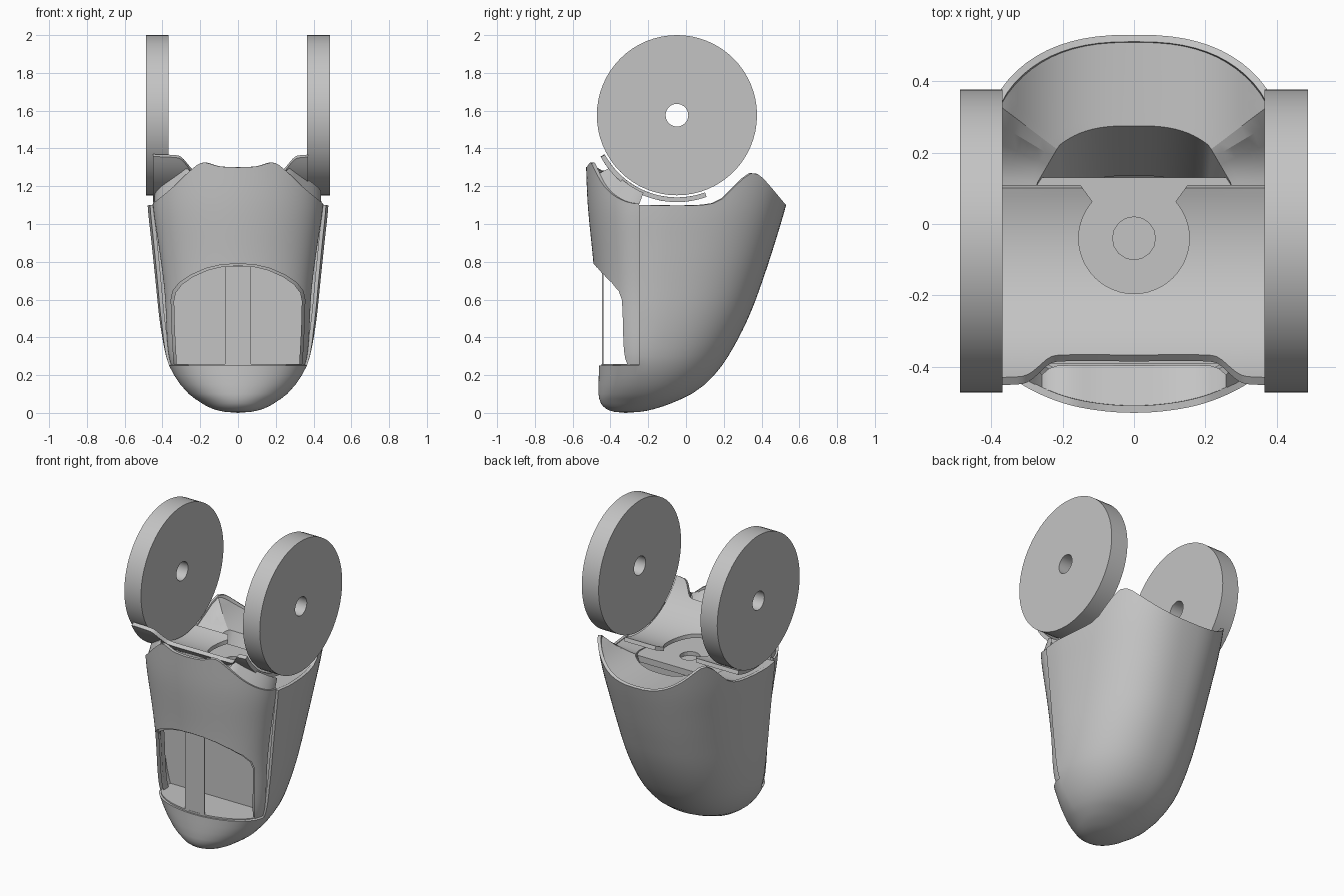
import bpy, bmesh, math

if "Cube" in bpy.data.objects:
    bpy.data.objects.remove(bpy.data.objects["Cube"])

grey = bpy.data.materials.new("plain grey")
grey.diffuse_color = (0.55, 0.55, 0.55, 1)
grey.use_nodes = True
grey.node_tree.nodes["Principled BSDF"].inputs["Base Color"].default_value = grey.diffuse_color


def curve_at(pts, t):
    """Smooth interpolation through (t, value) pairs."""
    if t <= pts[0][0]:
        return pts[0][1]
    if t >= pts[-1][0]:
        return pts[-1][1]

    def slope(i):
        a, b = pts[max(i - 1, 0)], pts[min(i + 1, len(pts) - 1)]
        return (b[1] - a[1]) / (b[0] - a[0])
    i = max(k for k in range(len(pts) - 1) if pts[k][0] <= t)
    (t0, v0), (t1, v1) = pts[i], pts[i + 1]
    d = t1 - t0
    s = (t - t0) / d
    return ((2*s**3 - 3*s*s + 1) * v0 + (s**3 - 2*s*s + s) * d * slope(i)
            + (3*s*s - 2*s**3) * v1 + (s**3 - s*s) * d * slope(i + 1))


def solve_height(f, lo, hi):
    for _ in range(40):
        mid = (lo + hi) / 2
        lo, hi = (lo, mid) if f(mid) > 0 else (mid, hi)
    return lo


def make(name, verts, faces, fix=False):
    me = bpy.data.meshes.new(name)
    me.from_pydata(verts, [], faces)
    if fix:
        bm = bmesh.new()
        bm.from_mesh(me)
        bmesh.ops.recalc_face_normals(bm, faces=bm.faces)
        bm.to_mesh(me)
        bm.free()
    me.materials.append(grey)
    ob = bpy.data.objects.new(name, me)
    bpy.context.collection.objects.link(ob)
    return ob


def activate(ob):
    bpy.ops.object.select_all(action='DESELECT')
    ob.select_set(True)
    bpy.context.view_layer.objects.active = ob


def thicken(ob, t):
    m = ob.modifiers.new("thickness", 'SOLIDIFY')
    m.thickness, m.offset = t, -1
    activate(ob)
    bpy.ops.object.modifier_apply(modifier=m.name)


def cut(ob, cutter):
    m = ob.modifiers.new("cut", 'BOOLEAN')
    m.operation, m.solver, m.object = 'DIFFERENCE', 'EXACT', cutter
    activate(ob)
    bpy.ops.object.modifier_apply(modifier=m.name)
    bpy.data.objects.remove(cutter)


def smooth(ob, angle=35):
    activate(ob)
    bpy.ops.object.shade_smooth_by_angle(angle=math.radians(angle))


def grid_faces(rows, cols):
    return [(r*cols + c, r*cols + c + 1, (r+1)*cols + c + 1, (r+1)*cols + c)
            for r in range(rows - 1) for c in range(cols - 1)]


def prism(name, outline, a, b, axis):
    """Closed outline extruded from a to b along the x, y or z axis."""
    n = len(outline)
    verts = [tuple(p[:axis]) + (h,) + tuple(p[axis:]) for h in (a, b) for p in outline]
    faces = [tuple(range(n)), tuple(range(n, 2*n))]
    faces += [(i, (i+1) % n, n + (i+1) % n, n + i) for i in range(n)]
    return make(name, verts, faces, True)


def circle(cx, cy, r, n):
    return [(cx + r*math.cos(2*math.pi*i/n), cy + r*math.sin(2*math.pi*i/n)) for i in range(n)]


# Outer form: half width, front depth and back depth by height
WIDTH = [(0, 0), (.006, .07), (.02, .13), (.05, .19), (.1, .26), (.15, .305), (.25, .365),
         (.35, .395), (.5, .42), (.7, .44), (.9, .46), (1.1, .48), (1.35, .487)]
FRONT = [(0, -.32), (.006, -.38), (.02, -.42), (.05, -.45), (.1, -.463), (.25, -.46)]
BACK = [(0, -.32), (.006, -.24), (.02, -.17), (.05, -.08), (.1, .03), (.15, .1), (.25, .19),
        (.4, .28), (.55, .35), (.7, .405), (.85, .455), (1.1, .53), (1.35, .59)]
COVER = [(.25, -.455), (.5, -.47), (.79, -.49), (1.1, -.52), (1.33, -.53)]
COVER_INSET = [(.25, .012), (.6, .045), (1.1, .03), (1.3, .03)]
SHELL_RIM = [(-.25, 1.1), (.08, 1.1), (.18, 1.125), (.28, 1.22), (.33, 1.262), (.37, 1.268),
             (.41, 1.24), (.53, 1.1), (.6, 1.02)]
COVER_RIM = [(0, 1.3), (.1, 1.305), (.19, 1.325), (.25, 1.285), (.35, 1.19), (.46, 1.1)]


def section(a, z, inset=0.0):
    yc = -.32 + .07 * min(z / .05, 1)
    c, s = math.cos(a), math.sin(a)
    n = 2.1 + .4*z if s > 0 else 2
    depth = curve_at(BACK, z) - yc - inset if s > 0 else yc - curve_at(FRONT, z) - inset
    x = math.copysign(abs(c)**(2/n), c) * (curve_at(WIDTH, z) - inset)
    y = yc + math.copysign(abs(s)**(2/n), s) * depth
    # slight turn-in toward the front seam
    x *= 1 - .03 * max(0, 1 - (y + .25)/.12)**2 * max(0, min(1, (z - .25)/.2)) if s >= 0 else 1
    return x, y, z


# Shell: closed rounded chin below, open back wall above
N = 44
low = [.006, .012, .02, .035, .05, .075, .1, .15, .2, .25]
verts = [section(math.pi*j/N, z) for z in low for j in range(2*N)]
faces = [(r*2*N + j, r*2*N + (j+1) % (2*N), (r+1)*2*N + (j+1) % (2*N), (r+1)*2*N + j)
         for r in range(len(low) - 1) for j in range(2*N)]
pole = len(verts)
verts.append((0, -.32, 0))
faces += [(pole, (j+1) % (2*N), j) for j in range(2*N)]
prev = [(len(low) - 1)*2*N + j for j in range(N + 1)]
angles = [math.pi*j/N for j in range(N + 1)]
tops = [solve_height(lambda z: z - curve_at(SHELL_RIM, section(a, z)[1]), .9, 1.35) for a in angles]
for k in range(1, 19):
    row = list(range(len(verts), len(verts) + N + 1))
    verts += [section(a, .25 + (t - .25)*k/18) for a, t in zip(angles, tops)]
    faces += [(prev[j], prev[j+1], row[j+1], row[j]) for j in range(N)]
    prev = row
shell = make("shell", verts, faces)
thicken(shell, .02)
smooth(shell)

# Solid top of the back wall: a trough along y meeting a rising front slope
rim = [section(a, t) for a, t in zip(angles, tops)]
trough = sorted((x, z) for x, y, z in rim if y > .365 and x > -1e-6)


def top_height(x, y):
    rise = curve_at(SHELL_RIM, y) if y < .37 else 1.268
    return min(curve_at(trough, abs(x)), rise) - .002


def cavity_edge(x, y):
    if y > .36:
        ix = x * .21/.37
        return ix, .22 + .055*(1 - min(1, abs(ix)/.21)**3)
    f = max(0, (y - .1)/.26)
    return math.copysign(.28 - .07*f, x), min(y, .1) + .12*f


outer = [section(a, t, .008) for a, t in zip(angles, tops)]
inner = [cavity_edge(x, y) for x, y, z in outer]
verts = []
for k in range(9):
    for (x, y, z), (ix, iy) in zip(outer, inner):
        px, py = x + (ix - x)*k/8, y + (iy - y)*k/8
        verts.append((px, py, top_height(px, py)))
smooth(make("back_wall_top", verts, grid_faces(9, N + 1)), 20)
verts = verts[-(N + 1):] + [(x*.95, y - .14, .78) for x, y in inner]
smooth(make("cavity_wall", verts, grid_faces(2, N + 1)))

# Front cover and its thin inner frame, both with an arched window
COLS, ROWS = 57, 26
front_angles = [math.pi + math.pi*j/(COLS - 1) for j in range(COLS)]
cover_tops = [solve_height(lambda z: z - curve_at(COVER_RIM, abs(section(a, z, .03)[0])), .9, 1.35)
              for a in front_angles]
half = [(.336, .2), (.35, .45), (.354, .6), (.345, .645), (.31, .69), (.25, .73), (.17, .765), (.09, .784)]
arch = half + [(0, .79)] + [(-x, z) for x, z in reversed(half)]


def cover_point(a, z, extra=0.0):
    w = curve_at(WIDTH, z) - curve_at(COVER_INSET, z) - extra
    return math.cos(a)*w, -.25 + math.sin(a) * (-.25 - curve_at(COVER, z) - extra), z


def cover_part(name, extra, thickness, drop, window):
    rows = [[cover_point(a, .25 + (t - drop - .25)*r/(ROWS - 1), extra)
             for a, t in zip(front_angles, cover_tops)] for r in range(ROWS)]
    ob = make(name, sum(rows, []), grid_faces(ROWS, COLS))
    thicken(ob, thickness)
    cut(ob, prism("window_cutter", window, -.7, -.252, 1))
    smooth(ob)


cover_part("front_cover", 0, .02, 0, arch)
cover_part("window_frame", .018, .012, .03, [(x*.955, z*.985) for x, z in arch])

# Window shelf, back panel and slim centre post
shelf = [section(math.pi*j/44, .25, .012)[:2] for j in range(88)]
prism("window_shelf", [(x, min(y, -.12)) for x, y in shelf], .24, .26, 2)
panel = [(.25, .345), (.35, .37), (.5, .395), (.7, .415), (1.06, .44)]
prism("window_back", [(x, z) for z, x in panel] + [(-x, z) for z, x in reversed(panel)], -.2, -.18, 1)
prism("centre_post", [(-.07, -.445), (.07, -.445), (.07, -.437), (-.07, -.437)], .255, .775, 2)

# Inner core and top plate with a small pivot hole
prism("inner_core", [(-.26, -.18), (.26, -.18), (.26, .12), (-.26, .12)], .7, 1.06, 2)
plate = prism("top_plate", [(-.32, -.39), (.32, -.39), (.32, .05), (.275, .13), (-.275, .13), (-.32, .05)],
              1.05, 1.09, 2)
cut(plate, prism("pivot_cutter", circle(0, -.04, .06, 16), 1.065, 1.2, 2))

# Curved saddle that hugs the wheels, with raised front ears and a round cut-out
RIDGE = [(0, 1.28), (.2, 1.28), (.24, 1.29), (.3, 1.355), (.34, 1.365), (.46, 1.37)]
R, AY, AZ = .435, -.048, 1.576


def saddle_start(x):
    return -math.acos((AZ - curve_at(RIDGE, abs(x))) / R)


xs = [-.45 + .82*i/60 for i in range(61)]
verts = []
for i in range(25):
    for x in xs:
        phi = saddle_start(x) + (.35 - saddle_start(x))*i/24
        verts.append((x, AY + R*math.sin(phi), AZ - R*math.cos(phi)))
saddle = make("saddle", verts, grid_faces(25, 61))
thicken(saddle, .025)
cut(saddle, prism("saddle_cutter", circle(0, -.04, .155, 48), 1.0, 1.4, 2))
cut(saddle, prism("mouth_cutter", [(-.1, .04), (.1, .04), (.165, .13), (-.165, .13)], 1.0, 1.4, 2))
smooth(saddle)

# Lip joining the cover rim to the saddle
rim = [cover_point(a, t, .01) for a, t in zip(front_angles, cover_tops)]
edge = []
for x, y, z in rim:
    phi, low_end = math.atan2(y - AY, AZ - z), saddle_start(x)
    r = R + (.04 if phi < low_end else .012)
    phi = max(phi, low_end)
    edge.append((x, AY + r*math.sin(phi), AZ - r*math.cos(phi)))
rim = [(x, y, z - .01) for x, y, z in rim]
smooth(make("cover_lip", rim + edge, grid_faces(2, COLS)))

# Wheels with axle holes
for name, a, b in (("left_wheel", -.488, -.368), ("right_wheel", .366, .487)):
    wheel = prism(name, circle(AY, AZ, .424, 64), a, b, 0)
    cut(wheel, prism("axle_cutter", circle(AY, AZ, .06, 32), a - .1, b + .1, 0))
    smooth(wheel)
